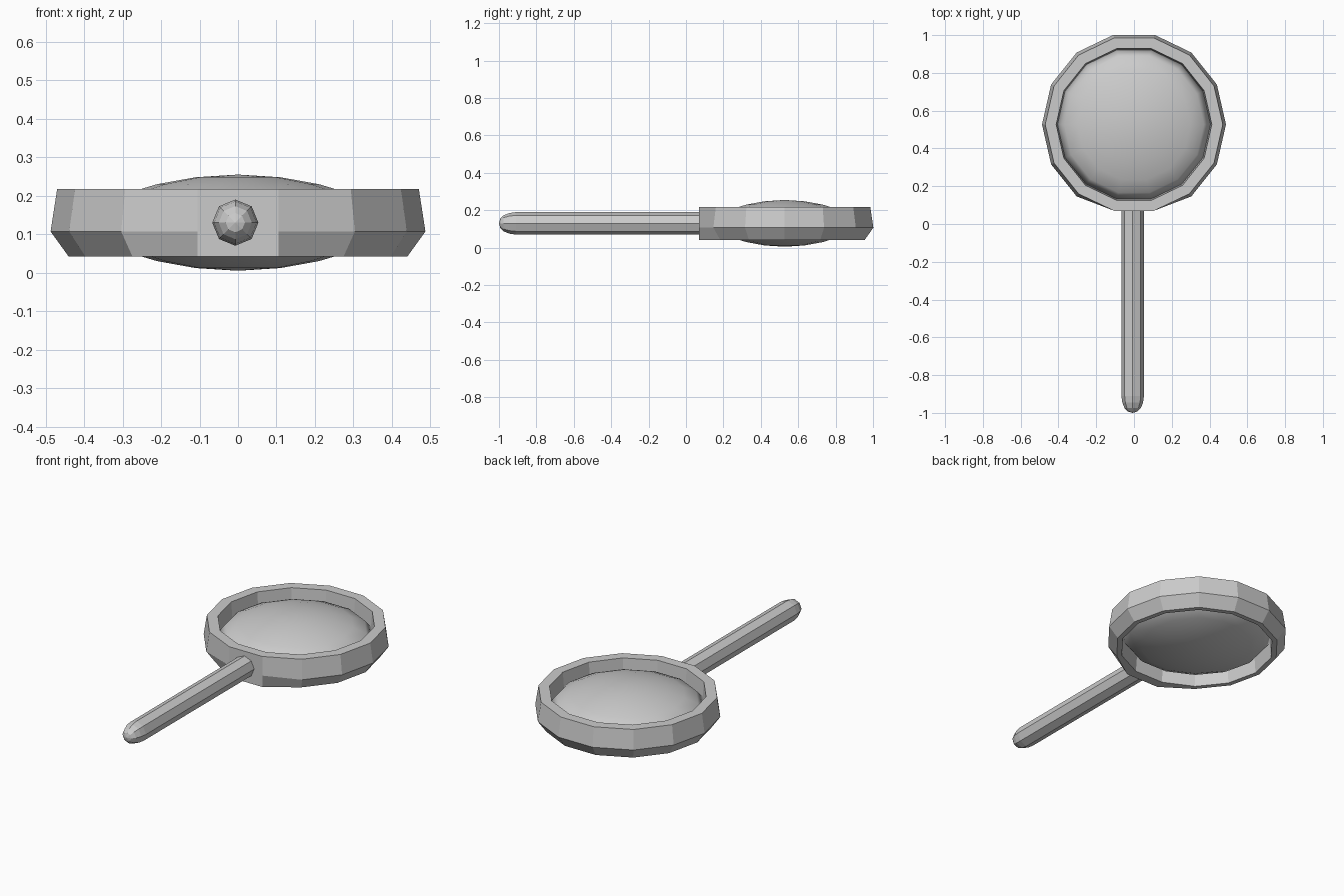
import bpy, bmesh
from math import sin, cos, pi, radians
from mathutils import Matrix, Vector

if "Cube" in bpy.data.objects:
    bpy.data.objects.remove(bpy.data.objects["Cube"])

CENTRE = Vector((0, 0.527, 0))


def lathe(name, profile, sides, matrix, closed=False, smooth=False, tweak=None):
    """Revolve (radius, height) points about z, then place with matrix."""
    bm = bmesh.new()
    rings = []
    for r, h in profile:
        if r == 0:
            rings.append([bm.verts.new(matrix @ Vector((0, 0, h)))] * sides)
        else:
            rings.append([bm.verts.new(matrix @ Vector((r * cos(2 * pi * i / sides),
                                                        r * sin(2 * pi * i / sides), h)))
                          for i in range(sides)])
    pairs = list(zip(rings, rings[1:]))
    if closed:
        pairs.append((rings[-1], rings[0]))
    for a, b in pairs:
        for i in range(sides):
            j = (i + 1) % sides
            quad = list(dict.fromkeys((a[i], a[j], b[j], b[i])))
            bm.faces.new(quad)
    if tweak:
        tweak(rings)
    bmesh.ops.recalc_face_normals(bm, faces=bm.faces)
    for f in bm.faces:
        f.smooth = smooth
    mesh = bpy.data.meshes.new(name)
    bm.to_mesh(mesh)
    bm.free()
    obj = bpy.data.objects.new(name, mesh)
    bpy.context.collection.objects.link(obj)
    return obj


# Flat pad on the frame where the handle joins
def flatten_front(rings):
    for ring in rings[:3]:
        for v in ring:
            if v.co.y < 0.13 and abs(v.co.x) < 0.15:
                v.co.y = 0.07
                v.co.x = 0.105 if v.co.x > 0 else -0.105


# Frame: 14-sided ring with a bevelled outside
lathe("frame", [(0.44, 0.042), (0.487, 0.107), (0.47, 0.217),
                (0.412, 0.217), (0.405, 0.13), (0.412, 0.042)],
      14, Matrix.Translation(CENTRE), closed=True, tweak=flatten_front)

# Lens: smooth, convex on both sides
half = [(0, 0.125), (0.11, 0.118), (0.21, 0.10), (0.30, 0.073), (0.37, 0.042), (0.407, 0.0)]
lens = half + [(r, -h) for r, h in reversed(half[:-1])]
lathe("lens", lens, 14, Matrix.Translation(CENTRE + Vector((0, 0, 0.13))), smooth=True)

# Handle: eight-sided rod along y with a rounded end
R = 0.06
rod = [(0, -1.0), (0.025, -0.993), (0.043, -0.975), (0.055, -0.945), (R, -0.91), (R, 0.10), (0, 0.10)]
lathe("handle", rod, 8,
      Matrix.Translation((-0.007, 0, 0.13)) @ Matrix.Rotation(radians(-90), 4, 'X'))
